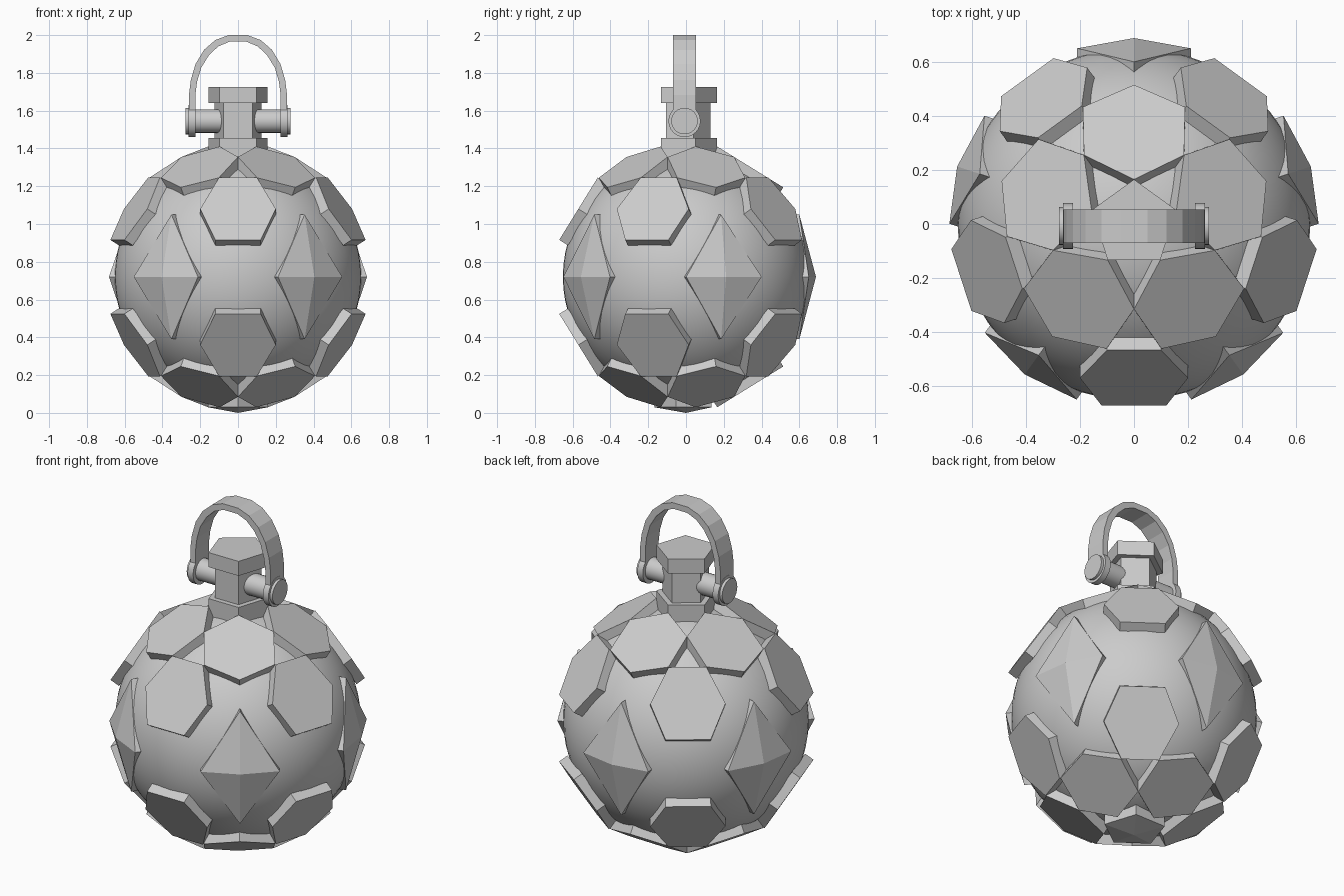
import bpy, bmesh
from math import pi, sin, cos, radians
from mathutils import Vector, Matrix

if "Cube" in bpy.data.objects:
    bpy.data.objects.remove(bpy.data.objects["Cube"])

CENTRE = Vector((0, 0, 0.72))


def make_object(name, bm):
    bmesh.ops.recalc_face_normals(bm, faces=bm.faces)
    mesh = bpy.data.meshes.new(name)
    bm.to_mesh(mesh)
    bm.free()
    obj = bpy.data.objects.new(name, mesh)
    bpy.context.collection.objects.link(obj)
    return obj


def smooth(obj, angle=35):
    bpy.ops.object.select_all(action='DESELECT')
    obj.select_set(True)
    bpy.context.view_layer.objects.active = obj
    bpy.ops.object.shade_smooth_by_angle(angle=radians(angle))


def add_plate(bm, rim, inward, peak=None):
    """Raised plate: rim loop pushed inward, capped flat or with a peak."""
    outer = [bm.verts.new(p + CENTRE) for p in rim]
    inner = [bm.verts.new(p + inward + CENTRE) for p in rim]
    n = len(rim)
    for i in range(n):
        j = (i + 1) % n
        bm.faces.new((outer[i], outer[j], inner[j], inner[i]))
    bm.faces.new(inner[::-1])
    if peak is None:
        bm.faces.new(outer)
    else:
        tip = bm.verts.new(peak + CENTRE)
        for i in range(n):
            bm.faces.new((outer[i], outer[(i + 1) % n], tip))


def plate_ring(name, start, rim, normal, depth, flip=1, flat=None, peak=None):
    """Five copies about z of a plate drawn facing +y."""
    normal = Vector(normal).normalized()
    pts = [Vector(p) for p in rim]
    if flat:
        pts = [p + normal * (flat - p.dot(normal)) for p in pts]
    mirror = Matrix.Diagonal((1, 1, flip))
    bm = bmesh.new()
    for k in range(5):
        m = Matrix.Rotation(radians(start - 90 + 72 * k), 3, 'Z') @ mirror
        add_plate(bm, [m @ p for p in pts], m @ (-normal * depth),
                  m @ Vector(peak) if peak else None)
    make_object(name, bm)


def pentagon_prism(name, radius, z0, z1):
    pts = [(radius * cos(pi / 2 + k * 2 * pi / 5),
            radius * sin(pi / 2 + k * 2 * pi / 5)) for k in range(5)]
    bm = bmesh.new()
    face = bm.faces.new([bm.verts.new((x, y, z0)) for x, y in pts])
    ext = bmesh.ops.extrude_face_region(bm, geom=[face])
    bmesh.ops.translate(bm, vec=(0, 0, z1 - z0),
                        verts=[v for v in ext['geom'] if isinstance(v, bmesh.types.BMVert)])
    if not any(abs(f.normal.z) > 0.9 and f.calc_center_median().z < z0 + 1e-4 for f in bm.faces):
        bm.faces.new([v for v in bm.verts if abs(v.co.z - z0) < 1e-6])
    make_object(name, bm)


def x_cylinder(name, radius, x0, x1):
    bpy.ops.mesh.primitive_cylinder_add(
        vertices=24, radius=radius, depth=abs(x1 - x0),
        location=((x0 + x1) / 2, -0.008, 1.545), rotation=(0, pi / 2, 0))
    obj = bpy.context.object
    obj.name = name
    smooth(obj)


# smooth core ball
bpy.ops.mesh.primitive_uv_sphere_add(segments=64, ring_count=32, radius=0.652, location=CENTRE)
bpy.context.object.name = "core_ball"
smooth(bpy.context.object)

# raised hexagonal plates, above and below the equator
polar_rim = [(0, .515, .474), (.189, .43, .52), (.185, .255, .635),
             (0, .165, .69), (-.185, .255, .635), (-.189, .43, .52)]
middle_rim = [(.1, .465, .525), (.2, .57, .36), (.12, .67, .195),
              (-.12, .67, .195), (-.2, .57, .36), (-.1, .465, .525)]
for label, flip in (("upper", 1), ("lower", -1)):
    plate_ring(label + "_polar_plates", 90, polar_rim, (0, .526, .851), .055, flip, .674)
    plate_ring(label + "_middle_plates", -90, middle_rim, (0, .851, .526), .055, flip, .674)

# creased diamond plates on the equator
diamond = [(-.21, .65, 0), (0, .6, .33), (.21, .65, 0), (0, .6, -.33)]
plate_ring("equator_plates", 90, diamond, (0, 1, 0), .05, peak=(0, .688, 0))

# shallow five-sided cap at the bottom
bm = bmesh.new()
cap = [Vector((.168 * cos(-pi / 2 + k * 2 * pi / 5),
               .168 * sin(-pi / 2 + k * 2 * pi / 5), -.69)) for k in range(5)]
add_plate(bm, cap, Vector((0, 0, .06)), Vector((0, 0, -.72)))
make_object("bottom_cap", bm)

# five-sided neck
pentagon_prism("neck_base", .165, 1.34, 1.455)
pentagon_prism("neck_shaft", .13, 1.44, 1.65)
pentagon_prism("neck_top", .165, 1.64, 1.725)

# pins and washers either side of the neck
for side, s in (("left", -1), ("right", 1)):
    x_cylinder(side + "_pin", .062, s * .07, s * .25)
    x_cylinder(side + "_washer", .085, s * .226, s * .262)
    x_cylinder(side + "_pin_head", .07, s * .255, s * .278)

# arched handle strap
outer = [(.26, 1.54), (.26, 1.68), (.25, 1.76), (.225, 1.845), (.18, 1.92), (.12, 1.972), (.05, 1.998)]
inner = [(.226, 1.54), (.226, 1.68), (.217, 1.75), (.195, 1.825), (.155, 1.89), (.105, 1.938), (.045, 1.963)]
right_to_left = lambda pts: pts + [(-x, z) for x, z in reversed(pts)]
o, i = right_to_left(outer), right_to_left(inner)
bm = bmesh.new()
rings = [[bm.verts.new((x, y, z)) for x, z in path]
         for path, y in ((o, -.07), (o, .054), (i, .054), (i, -.07))]
for a in range(4):
    r, q = rings[a], rings[(a + 1) % 4]
    for k in range(len(o) - 1):
        bm.faces.new((r[k], r[k + 1], q[k + 1], q[k]))
for end in (0, -1):
    bm.faces.new([r[end] for r in rings])
make_object("handle", bm)

# stretch the handle tip to the full height
bpy.data.objects["handle"].location.z = 0.002
